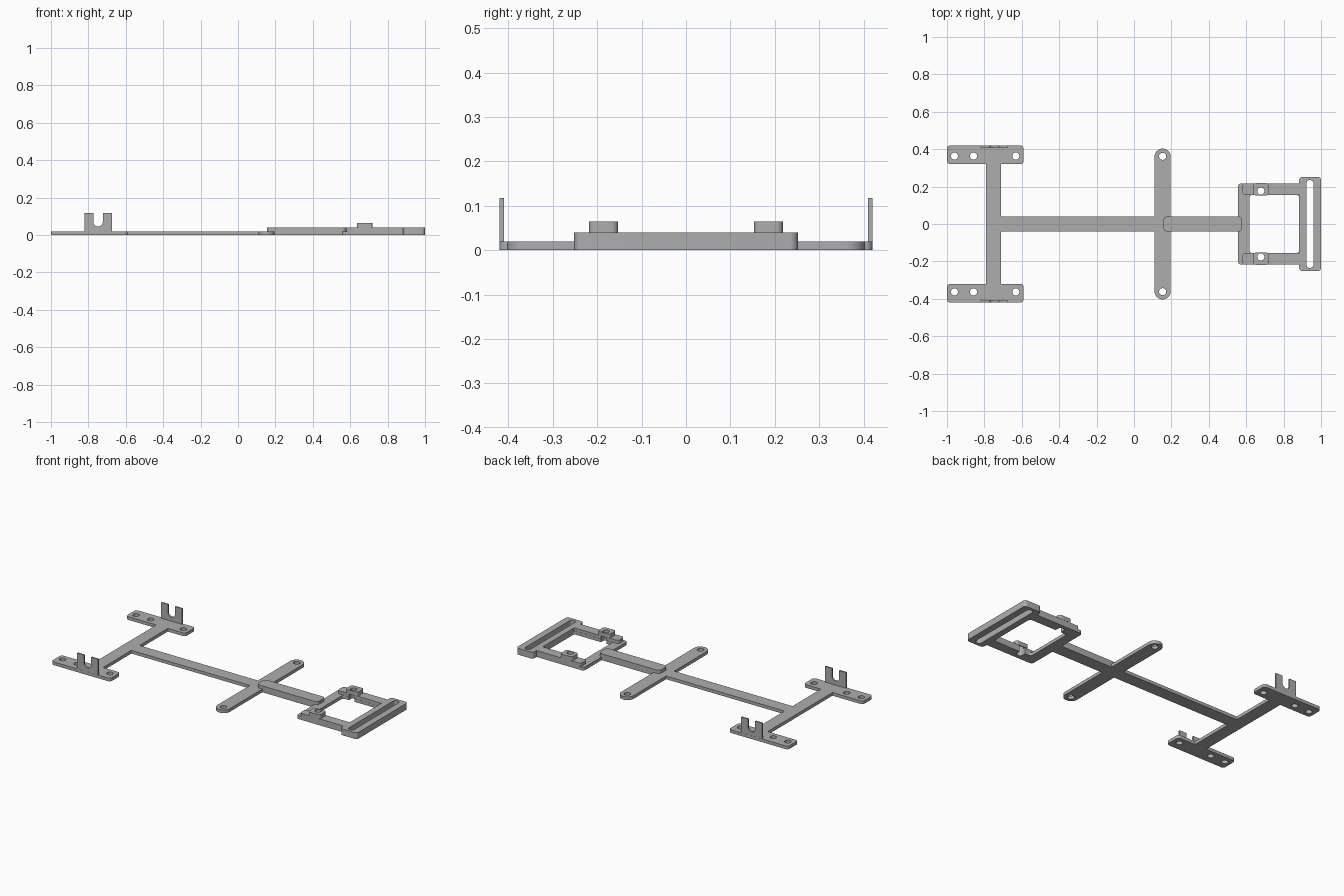
import bpy, bmesh, math

if "Cube" in bpy.data.objects:
    bpy.data.objects.remove(bpy.data.objects["Cube"], do_unlink=True)

GREY = (0.42, 0.42, 0.42, 1)
grey = bpy.data.materials.new("matte grey")
grey.diffuse_color = GREY
grey.use_nodes = True
grey.node_tree.nodes["Principled BSDF"].inputs["Base Color"].default_value = GREY


def slab(name, x, y, z, r=0, upright=False):
    """Extruded rectangle with rounded corners; upright ones are extruded along y."""
    a, b, d = (x, z, y) if upright else (x, y, z)
    cx, cy = (a[0] + a[1]) / 2, (b[0] + b[1]) / 2
    hx, hy = (a[1] - a[0]) / 2 - r, (b[1] - b[0]) / 2 - r
    steps = 8 if r else 0
    bm = bmesh.new()
    ring = []
    for q, (sx, sy) in enumerate([(1, 1), (-1, 1), (-1, -1), (1, -1)]):
        for i in range(steps + 1):
            t = math.pi / 2 * (q + (i / steps if steps else 0))
            u = cx + sx * hx + r * math.cos(t)
            v = cy + sy * hy + r * math.sin(t)
            ring.append(bm.verts.new((u, d[0], v) if upright else (u, v, d[0])))
    bmesh.ops.remove_doubles(bm, verts=ring, dist=1e-5)
    face = bm.faces.new([v for v in ring if v.is_valid])
    out = bmesh.ops.extrude_face_region(bm, geom=[face])
    h = d[1] - d[0]
    bmesh.ops.translate(bm, vec=(0, h, 0) if upright else (0, 0, h),
                        verts=[g for g in out["geom"] if isinstance(g, bmesh.types.BMVert)])
    bmesh.ops.recalc_face_normals(bm, faces=bm.faces)
    mesh = bpy.data.meshes.new(name)
    bm.to_mesh(mesh)
    bm.free()
    mesh.materials.append(grey)
    ob = bpy.data.objects.new(name, mesh)
    bpy.context.collection.objects.link(ob)
    return ob


def hole(x, y, r=0.019):
    return slab("hole_cutter", (x - r, x + r), (y - r, y + r), (-0.1, 0.2), r * 0.999)


def cut(ob, *cutters):
    """Subtract the cutters, bake the result and remove them."""
    for c in cutters:
        mod = ob.modifiers.new("cut", 'BOOLEAN')
        mod.operation, mod.solver, mod.object = 'DIFFERENCE', 'EXACT', c
        c.hide_render = True
    bpy.context.view_layer.update()
    graph = bpy.context.evaluated_depsgraph_get()
    ob.data = bpy.data.meshes.new_from_object(ob.evaluated_get(graph))
    ob.modifiers.clear()
    for c in cutters:
        bpy.data.objects.remove(c, do_unlink=True)


def span(side, a, b):
    return tuple(sorted((side * a, side * b)))


# Spine and cross members
slab("spine", (-0.75, 0.2), (-0.04, 0.04), (0, 0.02))
slab("raised_spine", (0.155, 0.578), (-0.04, 0.04), (0, 0.04), 0.022)
slab("rear_crossbar", (-0.79, -0.71), (-0.34, 0.34), (0, 0.02))
arm = slab("middle_arm", (0.11, 0.196), (-0.403, 0.403), (0, 0.02), 0.0425)
cut(arm, hole(0.153, 0.362), hole(0.153, -0.362))

# Front frame: low base with window, end bar with slot
base = slab("frame_base", (0.556, 0.9), (-0.217, 0.217), (0, 0.02), 0.018)
cut(base, slab("window_cutter", (0.617, 0.883), (-0.155, 0.155), (-0.1, 0.1), 0.014))
end = slab("end_bar", (0.883, 1), (-0.252, 0.252), (0, 0.04), 0.018)
cut(end, slab("slot_cutter", (0.921, 0.959), (-0.235, 0.235), (-0.1, 0.1), 0.0185))

for side, label in ((1, "left"), (-1, "right")):
    # Rear mounting plates
    plate = slab(label + "_plate", (-1, -0.59), span(side, 0.32, 0.42), (0, 0.02), 0.018)
    cut(plate, *[hole(x, side * 0.363) for x in (-0.96, -0.858, -0.632)])

    # Forked upright brackets
    fork = slab(label + "_fork", (-0.82, -0.675), span(side, 0.41, 0.4195),
                (0.001, 0.118), 0, True)
    cut(fork, slab("notch_cutter", (-0.773, -0.723), span(side, 0.38, 0.45),
                   (0.046, 0.2), 0.024, True))

    # Frame rails with bored bosses that open inward underneath
    rail = slab(label + "_rail", (0.578, 0.9), span(side, 0.156, 0.217), (0.001, 0.04), 0.018)
    boss = slab(label + "_boss", (0.636, 0.72), span(side, 0.153, 0.218), (0.039, 0.065), 0.014)
    for part in (rail, boss):
        cut(part, hole(0.678, side * 0.176))
    for part in (rail, bpy.data.objects["frame_base"]):
        cut(part, slab("pocket_cutter", (0.659, 0.697), span(side, 0.14, 0.177), (-0.1, 0.1)))
    cut(bpy.data.objects["frame_base"], hole(0.678, side * 0.176))

# Smooth rounded corners, keep edges sharp
for ob in bpy.context.collection.objects:
    ob.select_set(ob.type == 'MESH')
    if ob.type == 'MESH':
        bpy.context.view_layer.objects.active = ob
bpy.ops.object.shade_smooth_by_angle(angle=math.radians(30))
